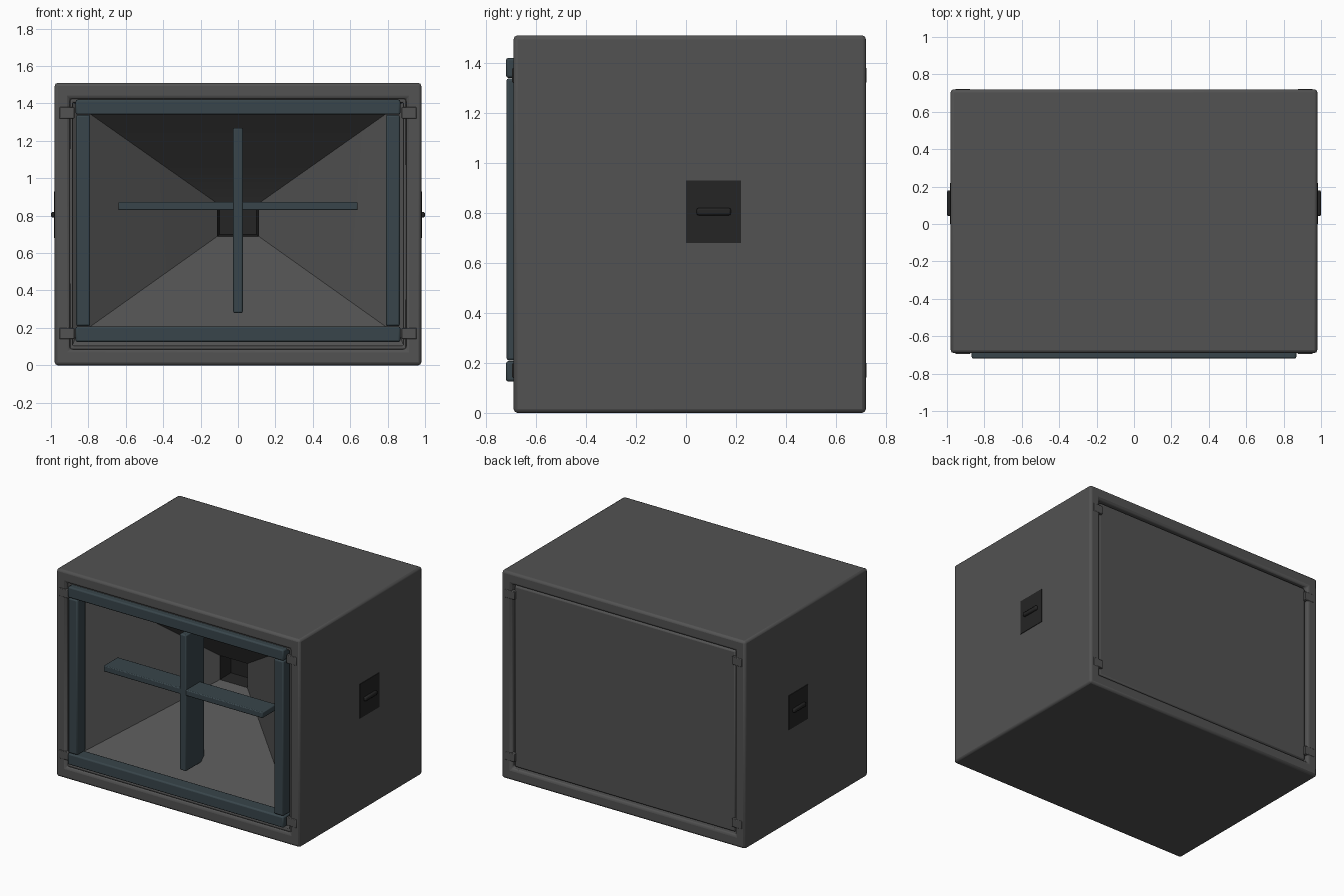
import bpy, bmesh

if "Cube" in bpy.data.objects:
    bpy.data.objects.remove(bpy.data.objects["Cube"])


def material(name, rgb):
    m = bpy.data.materials.new(name)
    m.diffuse_color = (*rgb, 1)
    m.use_nodes = True
    m.node_tree.nodes["Principled BSDF"].inputs["Base Color"].default_value = m.diffuse_color
    return m


GREY = material("dark_grey", (0.085, 0.085, 0.085))
BLACK = material("black", (0.018, 0.018, 0.018))
BLUE = material("slate_blue", (0.04, 0.06, 0.07))


def finish(bm, name, mat, bevel=0, segments=2):
    bmesh.ops.recalc_face_normals(bm, faces=bm.faces)
    me = bpy.data.meshes.new(name)
    bm.to_mesh(me)
    bm.free()
    ob = bpy.data.objects.new(name, me)
    bpy.context.collection.objects.link(ob)
    me.materials.append(mat)
    if bevel:
        mod = ob.modifiers.new("bevel", "BEVEL")
        mod.width = bevel
        mod.segments = segments
        mod.limit_method = 'ANGLE'
    bpy.context.view_layer.objects.active = ob
    ob.select_set(True)
    bpy.ops.object.shade_smooth_by_angle()
    ob.select_set(False)
    return ob


def box(name, x, y, z, mat, bevel=0.0):
    bm = bmesh.new()
    bmesh.ops.create_cube(bm, size=1)
    for v in bm.verts:
        v.co = [(a + b) / 2 + c * (b - a) for (a, b), c in zip((x, y, z), v.co)]
    return finish(bm, name, mat, bevel)


def loft(name, rings, mat, closed=False, cap=False, bevel=0.0):
    """Join rectangular rings given as (half width, z low, z high, y)."""
    bm = bmesh.new()
    vs = [[bm.verts.new(p) for p in ((-w, y, a), (w, y, a), (w, y, b), (-w, y, b))]
          for w, a, b, y in rings]
    n = len(vs)
    for i in range(n if closed else n - 1):
        r, s = vs[i], vs[(i + 1) % n]
        for k in range(4):
            j = (k + 1) % 4
            bm.faces.new((r[k], r[j], s[j], s[k]))
    if cap:
        bm.faces.new(vs[-1])
    return finish(bm, name, mat, bevel)


# Cabinet shell: a thick rectangular tube
loft("cabinet", [(0.98, 0, 1.51, 0.72), (0.98, 0, 1.51, -0.69),
                 (0.9, 0.085, 1.425, -0.69), (0.9, 0.085, 1.425, 0.72)],
     GREY, closed=True, bevel=0.016)

# Rounded inner bead around the front opening, and the back panel
loft("front_bead", [(0.9, 0.085, 1.425, -0.675), (0.883, 0.105, 1.405, -0.675),
                    (0.883, 0.105, 1.405, -0.61), (0.9, 0.085, 1.425, -0.61)],
     GREY, closed=True, bevel=0.006)
box("back_panel", (-0.89, 0.89), (0.66, 0.703), (0.095, 1.415), GREY, 0.012)

# Horn tapering to a dark throat
loft("horn", [(0.885, 0.105, 1.405, -0.61), (0.87, 0.15, 1.40, -0.60),
              (0.11, 0.69, 0.865, -0.05)], GREY)
loft("throat", [(0.11, 0.69, 0.865, -0.05), (0.10, 0.70, 0.855, 0.06)],
     BLACK, cap=True)

# Front trim frame
for label, z in (("top", (1.34, 1.42)), ("bottom", (0.125, 0.207))):
    box(label + "_trim", (-0.868, 0.868), (-0.72, -0.62), z, BLUE, 0.01)
for s in (-1, 1):
    box("side_trim", sorted((s * 0.79, s * 0.866)), (-0.718, -0.62),
        (0.21, 1.338), BLUE, 0.01)

# Cross braces inside the horn
box("vertical_brace", (-0.026, 0.026), (-0.635, -0.42), (0.28, 1.27), BLUE, 0.008)
box("horizontal_brace", (-0.64, 0.64), (-0.633, -0.47), (0.83, 0.873), BLUE, 0.006)

for s in (-1, 1):
    # Corner clips on the front and back
    for z in (0.17, 1.35):
        for y in ((-0.695, -0.66), (0.69, 0.722)):
            box("corner_clip", sorted((s * 0.875, s * 0.955)), y,
                (z - 0.03, z + 0.03), GREY, 0.004)
    # Side plates and grab handles
    box("handle_plate", sorted((s * 0.96, s * 0.984)), (0.0, 0.22), (0.68, 0.93), BLACK)
    box("handle", sorted((s * 0.975, s * 1.0)), (0.042, 0.18), (0.79, 0.82), BLACK, 0.009)
